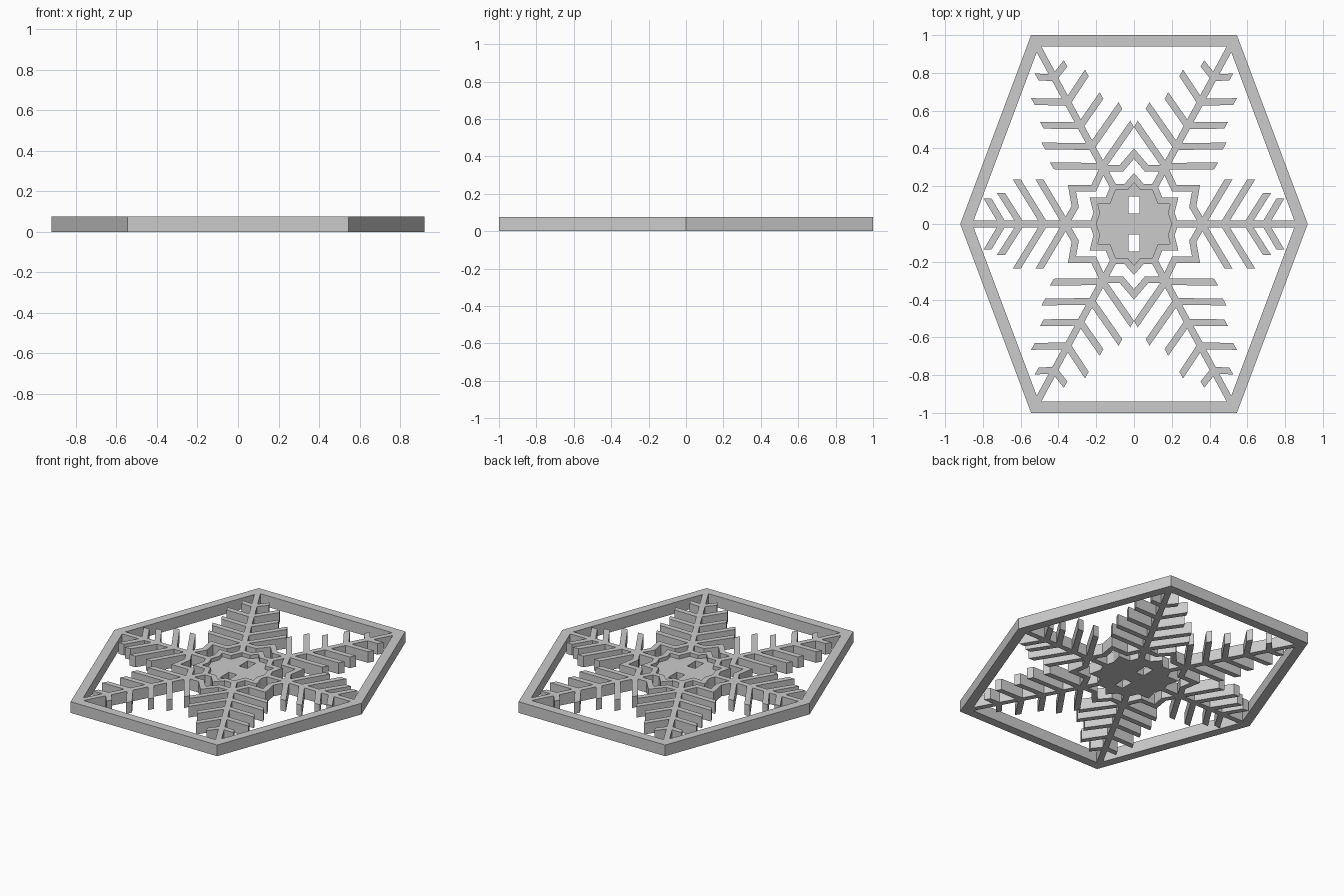
import bpy, bmesh
from mathutils import Vector

if "Cube" in bpy.data.objects:
    bpy.data.objects.remove(bpy.data.objects["Cube"])

HEIGHT = 0.075
PLATE_TOP = 0.05
WIDTH = 0.036

grey = bpy.data.materials.new("light grey")
grey.use_nodes = True
grey.diffuse_color = (0.6, 0.6, 0.6, 1)
grey.node_tree.nodes["Principled BSDF"].inputs["Base Color"].default_value = (0.6, 0.6, 0.6, 1)


def finish(name, bm):
    bmesh.ops.recalc_face_normals(bm, faces=bm.faces)
    mesh = bpy.data.meshes.new(name)
    bm.to_mesh(mesh)
    bm.free()
    mesh.materials.append(grey)
    obj = bpy.data.objects.new(name, mesh)
    bpy.context.collection.objects.link(obj)
    return obj


def extrude(bm, faces, top):
    result = bmesh.ops.extrude_face_region(bm, geom=faces)
    verts = [v for v in result["geom"] if isinstance(v, bmesh.types.BMVert)]
    bmesh.ops.translate(bm, verts=verts, vec=(0, 0, top))


def prism(bm, outline, top, bottom=0):
    face = bm.faces.new([bm.verts.new((x, y, bottom)) for x, y in outline])
    extrude(bm, [face], top - bottom)


def offset(points, dist):
    """Mitred offset of a closed outline; positive moves outward."""
    pts = [Vector(p) for p in points]
    out = []
    for i, p in enumerate(pts):
        a = (p - pts[i - 1]).normalized()
        b = (pts[(i + 1) % len(pts)] - p).normalized()
        na, nb = Vector((a.y, -a.x)), Vector((b.y, -b.x))
        out.append(p + (na + nb) * dist / (1 + na.dot(nb)))
    return out


def ring(name, outer, width):
    bm = bmesh.new()
    inner = offset(outer, -width)
    o = [bm.verts.new((*p, 0)) for p in outer]
    n = [bm.verts.new((*p, 0)) for p in inner]
    faces = [bm.faces.new((o[i - 1], o[i], n[i], n[i - 1])) for i in range(len(o))]
    extrude(bm, faces, HEIGHT)
    return finish(name, bm)


def four_way(quarter):
    """Mirror a quarter outline, running from the x axis to the y axis."""
    half = quarter + [(-x, y) for x, y in reversed(quarter) if x > 0]
    return half + [(x, -y) for x, y in reversed(half) if y > 0]


def bar(bm, start, end, cut):
    """Straight bar whose ends are cut parallel to the direction cut."""
    a, b, c = Vector(start), Vector(end), Vector(cut).normalized()
    d = (b - a).normalized()
    side = c * (WIDTH / 2 / abs(d.cross(c)))
    prism(bm, [a + side, b + side, b - side, a - side], HEIGHT)


# Hexagonal outer frame
ring("outer_frame", four_way([(0.92, 0), (0.545, 1)]), 0.06)

# Zigzag star ring and the raised rim of the centre
star = [(0.385, 0), (0.33, 0.095), (0.35, 0.207), (0.225, 0.207),
        (0.175, 0.313), (0.075, 0.313), (0, 0.40)]
ring("star_ring", four_way(star), WIDTH)
rim = [(0.235, 0), (0.215, 0.06), (0.235, 0.14), (0.15, 0.14),
       (0.12, 0.213), (0.05, 0.213), (0, 0.27)]
ring("centre_rim", four_way(rim), 0.034)

# Recessed centre plate with two slots
bm = bmesh.new()
prism(bm, offset(four_way(rim), -0.01), PLATE_TOP)
plate = finish("centre_plate", bm)
bm = bmesh.new()
for s in (1, -1):
    prism(bm, [(-0.03, 0.055 * s), (0.03, 0.055 * s), (0.03, 0.145 * s), (-0.03, 0.145 * s)], 0.1, -0.1)
cutter = finish("slot_cutter", bm)
cutter.hide_render = True
cutter.hide_viewport = True
cut = plate.modifiers.new("slots", "BOOLEAN")
cut.object = cutter
cut.operation = "DIFFERENCE"
cut.solver = "EXACT"

# Side arms: base position along the arm, then branch tip
side_branches = [(0.36, 0.50, 0.235), (0.475, 0.62, 0.235),
                 (0.60, 0.705, 0.165), (0.695, 0.775, 0.135)]
for sx, label in ((1, "left"), (-1, "right")):
    bm = bmesh.new()
    bar(bm, (0.2 * sx, 0), (0.88 * sx, 0), (0, 1))
    for base, x, y in side_branches:
        for sy in (1, -1):
            bar(bm, (base * sx, 0), (x * sx, y * sy), (1, 0))
    finish(label + "_arm", bm)

# Diagonal arms: base height, reach of the level branch, tip of the steep branch
slope = 0.545
diagonal_branches = [(0.305, 0.435, 0.01, 0.53), (0.41, 0.48, 0.072, 0.627),
                     (0.52, 0.488, 0.172, 0.68), (0.645, 0.535, 0.25, 0.80),
                     (0.775, 0.515, 0.362, 0.85)]
for sx, xname in ((1, "left"), (-1, "right")):
    for sy, yname in ((1, "back"), (-1, "front")):
        bm = bmesh.new()
        along = (slope * sx, sy)
        bar(bm, (0.1 * sx, 0.18 * sy), (0.522 * sx, 0.96 * sy), (1, 0))
        for base, reach, x, y in diagonal_branches:
            root = (base * slope * sx, base * sy)
            bar(bm, root, (reach * sx, (base + 0.003) * sy), along)
            bar(bm, root, (x * sx, y * sy), along)
        finish(f"{yname}_{xname}_arm", bm)
